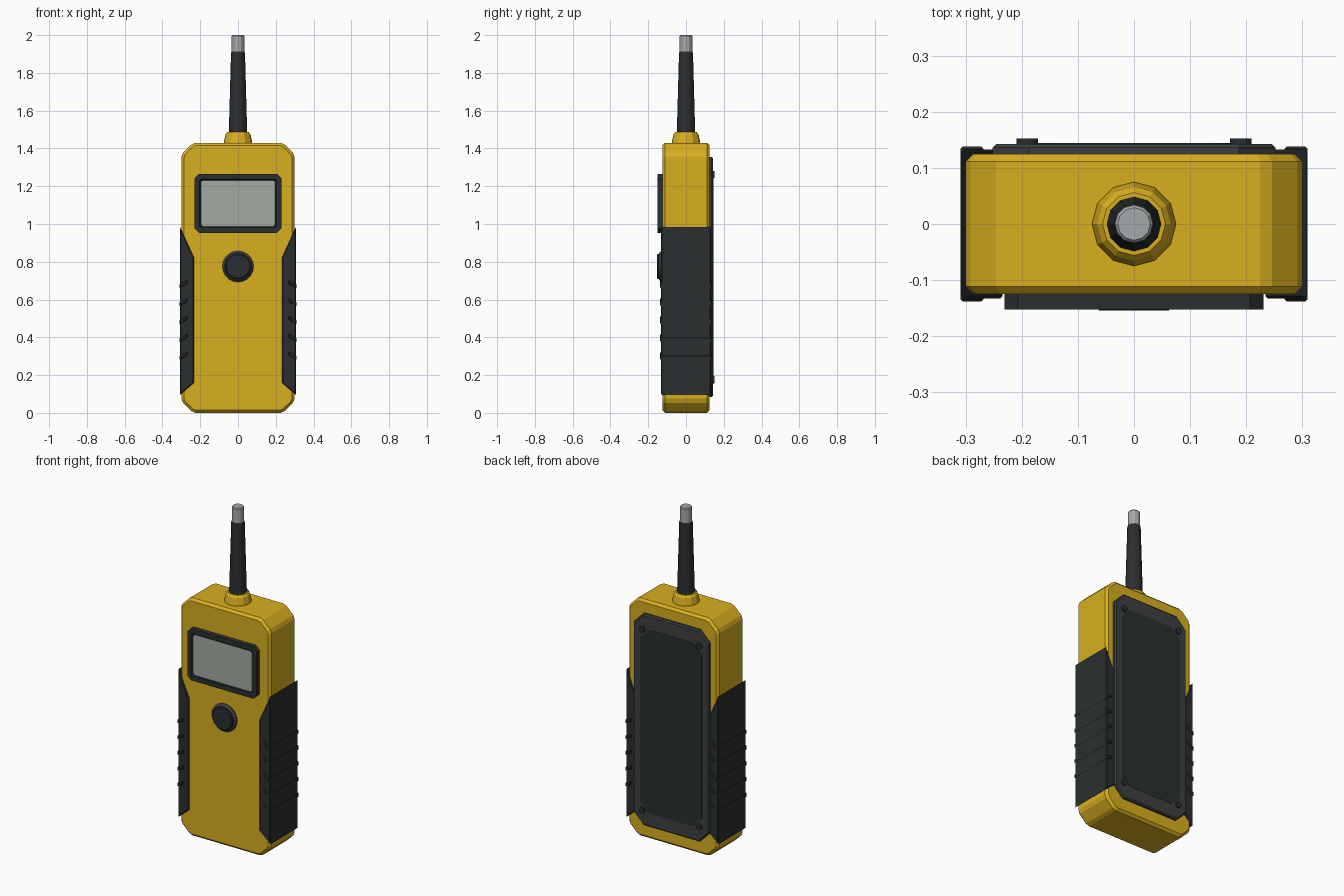
import bpy, bmesh, math
from mathutils import Matrix, Vector

if "Cube" in bpy.data.objects:
    bpy.data.objects.remove(bpy.data.objects["Cube"])


def material(name, r, g, b):
    m = bpy.data.materials.new(name)
    m.diffuse_color = (r, g, b, 1)
    m.use_nodes = True
    m.node_tree.nodes["Principled BSDF"].inputs["Base Color"].default_value = m.diffuse_color
    return m


YELLOW = material("yellow_plastic", 0.69, 0.43, 0.014)
BLACK = material("black_rubber", 0.024, 0.028, 0.03)
GREY = material("dark_grey_plastic", 0.045, 0.05, 0.053)
LCD = material("display_grey", 0.36, 0.4, 0.36)
METAL = material("metal", 0.38, 0.4, 0.41)


def finish(name, bm, mat):
    bmesh.ops.recalc_face_normals(bm, faces=bm.faces)
    me = bpy.data.meshes.new(name)
    bm.to_mesh(me)
    bm.free()
    me.materials.append(mat)
    ob = bpy.data.objects.new(name, me)
    bpy.context.collection.objects.link(ob)
    return ob


def prism(name, pts, y0, y1, mat, bevel=0, both=True, rim=0, depth=0):
    """Extrude an xz outline from y0 to y1 (the outer face); optional edge bevel and recess."""
    bm = bmesh.new()
    a = [bm.verts.new((x, y0, z)) for x, z in pts]
    b = [bm.verts.new((x, y1, z)) for x, z in pts]
    n = len(pts)
    bm.faces.new(a)
    outer = bm.faces.new(b)
    for i in range(n):
        bm.faces.new((a[i], a[(i + 1) % n], b[(i + 1) % n], b[i]))
    bmesh.ops.recalc_face_normals(bm, faces=bm.faces)
    if depth:
        bmesh.ops.inset_region(bm, faces=[outer], thickness=rim)
        bmesh.ops.inset_region(bm, faces=[outer], thickness=0.003, depth=-depth)
    if bevel:
        rings = (a, b) if both else (b,)
        edges = [bm.edges.get((r[i], r[(i + 1) % n])) for r in rings for i in range(n)]
        bmesh.ops.bevel(bm, geom=edges, offset=bevel, segments=1, affect='EDGES')
    return finish(name, bm, mat)


def rect(hx, z0, z1, c):
    """Rectangle outline with chamfered corners."""
    return [(hx - c, z0), (hx, z0 + c), (hx, z1 - c), (hx - c, z1),
            (c - hx, z1), (-hx, z1 - c), (-hx, z0 + c), (c - hx, z0)]


def lathe(name, profile, sides, mat, origin=(0, 0, 0), axis=(0, 0, 1)):
    """Turn a (radius, height) profile around an axis, with flat end caps."""
    bm = bmesh.new()
    rings = [[bm.verts.new((r * math.cos(2 * math.pi * i / sides),
                            r * math.sin(2 * math.pi * i / sides), h))
              for i in range(sides)] for r, h in profile]
    for p, q in zip(rings, rings[1:]):
        for i in range(sides):
            j = (i + 1) % sides
            bm.faces.new((p[i], p[j], q[j], q[i]))
    bm.faces.new(rings[0])
    bm.faces.new(rings[-1])
    rot = Vector((0, 0, 1)).rotation_difference(Vector(axis)).to_matrix().to_4x4()
    bm.transform(Matrix.Translation(origin) @ rot)
    return finish(name, bm, mat)


# Main housing with faceted corners
corner = [(0.3, 1.355), (0.291, 1.377), (0.246, 1.421), (0.225, 1.43)]
right_half = [(x, 1.43 - z) for x, z in reversed(corner)] + corner
prism("housing", right_half + [(-x, z) for x, z in reversed(right_half)],
      0.125, -0.125, YELLOW, bevel=0.014)

# Probe: collar, tapered sleeve and metal tip
lathe("probe_collar", [(0.075, 1.42), (0.075, 1.435), (0.066, 1.475), (0.056, 1.487)], 12, YELLOW)
lathe("probe_sleeve", [(0.049, 1.47), (0.037, 1.905), (0.034, 1.912)], 12, BLACK)
lathe("probe_tip", [(0.034, 1.9), (0.034, 1.994), (0.029, 2.0)], 12, METAL)

# Display frame and recessed screen
prism("display_frame", rect(0.231, 0.953, 1.265, 0.024), -0.115, -0.152, BLACK,
      bevel=0.004, both=False, rim=0.03, depth=0.008)
prism("display_screen", rect(0.197, 0.987, 1.231, 0.012), -0.13, -0.147, LCD)

# Round button on the front
front = (0, -1, 0)
lathe("button_ring", [(0.083, 0.11), (0.083, 0.131), (0.072, 0.142), (0.068, 0.142)],
      20, GREY, (0, 0, 0.775), front)
lathe("button", [(0.067, 0.13), (0.067, 0.149), (0.062, 0.154)], 20, BLACK, (0, 0, 0.775), front)

# Side grips with slanted ridges
for side, s in (("left", -1), ("right", 1)):
    outline = [(0.307, 0.095), (0.307, 0.985), (0.234, 0.825), (0.234, 0.158)]
    prism(side + "_grip", [(s * x, z) for x, z in outline], 0.133, -0.133, BLACK, bevel=0.005)
    for i in range(5):
        z = 0.3 + 0.095 * i
        ridge = [(0.268, z + 0.004), (0.309, z - 0.019), (0.309, z + 0.002), (0.268, z + 0.022)]
        prism(f"{side}_grip_ridge_{i + 1}", [(s * x, h) for x, h in ridge],
              0.138, -0.138, BLACK, bevel=0.004)

# Back cover with inset panel and four screws
prism("back_cover", rect(0.252, 0.083, 1.355, 0.065), 0.115, 0.143, GREY, bevel=0.007, both=False)
prism("back_panel", rect(0.205, 0.165, 1.27, 0.06), 0.13, 0.1445, BLACK)
for sx in (-1, 1):
    for z in (0.175, 1.262):
        lathe("back_screw", [(0.019, 0.13), (0.019, 0.152)], 12, BLACK, (sx * 0.19, 0, z), (0, 1, 0))
